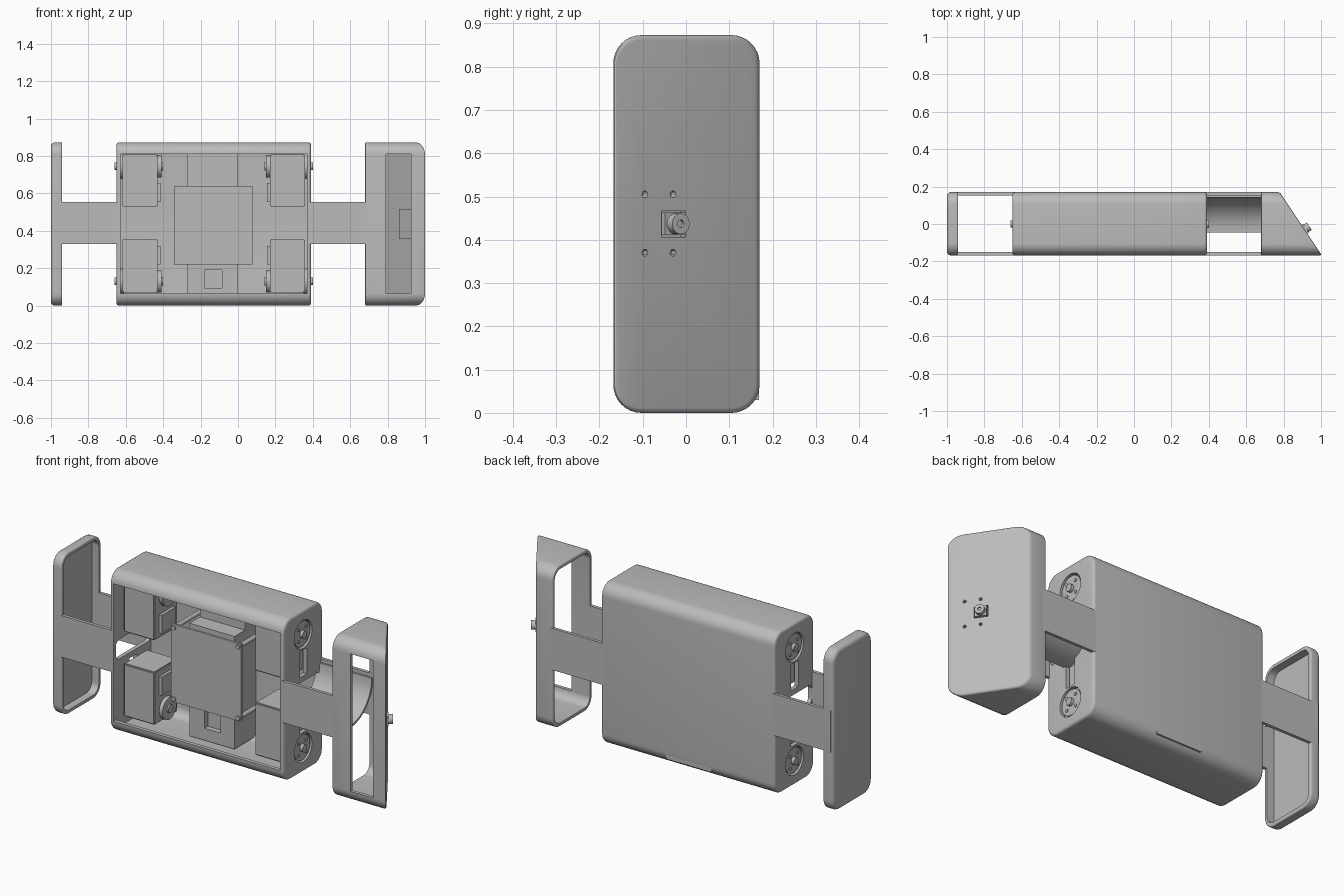
import bpy, bmesh, math
from mathutils import Matrix, Vector

if "Cube" in bpy.data.objects:
    bpy.data.objects.remove(bpy.data.objects["Cube"])

grey = bpy.data.materials.new("plain grey")
grey.diffuse_color = (0.5, 0.5, 0.5, 1)
grey.use_nodes = True
grey.node_tree.nodes["Principled BSDF"].inputs["Base Color"].default_value = grey.diffuse_color


def finish(name, bm):
    bmesh.ops.recalc_face_normals(bm, faces=bm.faces)
    me = bpy.data.meshes.new(name)
    bm.to_mesh(me)
    bm.free()
    ob = bpy.data.objects.new(name, me)
    bpy.context.collection.objects.link(ob)
    me.materials.append(grey)
    return ob


def box_bm(x, y, z, r=0.0):
    """Box from ranges; r rounds the four edges that run along x."""
    bm = bmesh.new()
    bmesh.ops.create_cube(bm, size=1)
    for v in bm.verts:
        v.co = Vector([(a + b) / 2 + c * (b - a) for (a, b), c in zip((x, y, z), v.co)])
    if r:
        es = [e for e in bm.edges if abs(e.verts[0].co.x - e.verts[1].co.x) > 1e-5]
        bmesh.ops.bevel(bm, geom=es, offset=r, segments=8, profile=0.5, affect='EDGES')
    return bm


def bevel_where(bm, test, r):
    es = [e for e in bm.edges if all(test(v.co) for v in e.verts)]
    bmesh.ops.bevel(bm, geom=es, offset=r, segments=4, profile=0.5, affect='EDGES')


def box(name, x, y, z, r=0.0):
    return finish(name, box_bm(x, y, z, r))


def disc(name, x, y, z, r, n=32):
    """Cylinder along x between the two x values."""
    bm = bmesh.new()
    m = Matrix.Translation(((x[0] + x[1]) / 2, y, z)) @ Matrix.Rotation(math.pi / 2, 4, 'Y')
    bmesh.ops.create_cone(bm, cap_ends=True, segments=n, radius1=r, radius2=r,
                          depth=x[1] - x[0], matrix=m)
    return finish(name, bm)


def cut(ob, cutters):
    for c in cutters:
        m = ob.modifiers.new("cut", 'BOOLEAN')
        m.object = c
        m.solver = 'EXACT'
        bpy.context.view_layer.objects.active = ob
        bpy.ops.object.modifier_apply(modifier=m.name)
        bpy.data.objects.remove(c)


def place(ob, m):
    ob.data.transform(m)
    return ob


Y, Z = (-0.168, 0.17), (0.0, 0.873)
XL, XR = -0.65, 0.39
MID = (XL + XR) / 2

# Central housing: rounded shell, open at the front, with openings in the ends
bm = box_bm((XL, XR), Y, Z, 0.065)
bevel_where(bm, lambda c: c.x < XL + 1e-4, 0.014)
bevel_where(bm, lambda c: c.x > XR - 1e-4, 0.014)
housing = finish("housing", bm)
cutters = [box("c", (-0.628, 0.368), (-0.148, 0.153), (0.02, 0.853), 0.05),
           box("c", (-0.628, 0.368), (-0.3, -0.1), (0.066, 0.81)),
           box("c", (-1, 1), (-0.148, 0.153), (0.385, 0.49), 0.03)]
for x in ((-0.7, -0.61), (0.35, 0.45)):
    for zc, s in ((0.13, 1), (0.745, -1)):
        cutters.append(disc("c", x, 0, zc, 0.076))
        zz = sorted((zc + s * 0.085, zc + s * 0.225))
        cutters.append(box("c", x, (-0.032, 0.032), zz))
cut(housing, cutters)

# Flat arms joining the housing to both end pieces
for nm, y in (("front", (-0.168, -0.150)), ("back", (0.153, 0.17))):
    box(nm + "_left_arm", (-0.985, -0.632), y, (0.33, 0.555))
    box(nm + "_right_arm", (0.372, 0.70), y, (0.33, 0.555))

# Curved cable trough behind the right arm
bm = bmesh.new()
arc = [(r, math.radians(a)) for r, angs in ((0.20, range(0, -91, -9)), (0.188, range(-90, 1, 9)))
       for a in angs]
f = bm.faces.new([bm.verts.new((0.37, -0.045 + r * math.cos(a), 0.535 + r * math.sin(a)))
                  for r, a in arc])
ext = bmesh.ops.extrude_face_region(bm, geom=[f])
bmesh.ops.translate(bm, vec=(0.33, 0, 0),
                    verts=[v for v in ext["geom"] if isinstance(v, bmesh.types.BMVert)])
finish("cable_trough", bm)

# Left end: shallow rounded tray facing the housing
bm = box_bm((-1, -0.94), Y, Z, 0.065)
bevel_where(bm, lambda c: c.x < -0.9999, 0.022)
bevel_where(bm, lambda c: c.x > -0.9401, 0.006)
tray = finish("left_end_tray", bm)
cut(tray, [box("c", (-0.982, -0.9), (-0.15, 0.152), (0.02, 0.853), 0.047)])

# Right end: rounded hood with a slanted outer wall
NORMAL = Vector((0.33, 0.22, 0)).normalized()
FACE = Vector((0.913, -0.03, 0.437))


def wedge(x0, y, z, r, shift):
    b = box_bm((x0, 1.1), y, z, r)
    p = FACE - NORMAL * shift
    res = bmesh.ops.bisect_plane(b, geom=b.verts[:] + b.edges[:] + b.faces[:],
                                 plane_co=p, plane_no=NORMAL, clear_outer=True)
    rim = [e for e in res["geom_cut"] if isinstance(e, bmesh.types.BMEdge)]
    bmesh.ops.edgeloop_fill(b, edges=rim)
    return b, p


bm, p = wedge(0.68, Y, Z, 0.065, 0)
bevel_where(bm, lambda c: abs((c - p).dot(NORMAL)) < 1e-4, 0.012)
bevel_where(bm, lambda c: c.x < 0.6801, 0.008)
hood = finish("right_end_hood", bm)
bm, p = wedge(0.6, (-0.15, 0.152), (0.02, 0.853), 0.047, 0.02)
slant = Matrix.Translation(FACE) @ Matrix.Rotation(math.atan2(NORMAL.y, NORMAL.x), 4, 'Z')
holes = [place(disc("c", (-0.03, 0.03), s, z, 0.008, 12), slant)
         for s in (-0.078, 0.0) for z in (-0.067, 0.068)]
holes.append(place(box("c", (-0.04, 0.03), (-0.032, 0.035), (-0.03, 0.03)), slant))
cut(hood, [finish("c", bm), box("c", (0.79, 0.925), (-0.3, -0.13), (0.066, 0.81))] + holes)

# Camera seen through the slanted wall
place(box("camera_board", (-0.036, -0.026), (-0.09, 0.04), (-0.08, 0.08)), slant)
place(box("camera_body", (-0.03, 0.008), (-0.027, 0.03), (-0.026, 0.026)), slant)
lens = place(disc("camera_lens", (0.005, 0.03), 0.002, 0, 0.024), slant)
cut(lens, [place(disc("c", (0.022, 0.05), 0.002, 0, 0.009, 16), slant)])

# Four motors with output discs on the end walls and idlers on the inner side
for side, sx in (("left", -1), ("right", 1)):
    def xr(a, b):
        return tuple(sorted((MID + sx * a, MID + sx * b)))
    for lvl, z, zc, s in (("lower", (0.07, 0.356), 0.13, 1), ("upper", (0.527, 0.808), 0.745, -1)):
        n = side + "_" + lvl
        bm = box_bm(xr(0.30, 0.487), (-0.10, 0.10), z)
        bmesh.ops.bevel(bm, geom=bm.edges[:], offset=0.006, segments=2, affect='EDGES')
        finish(n + "_motor", bm)
        disc(n + "_output_disc", xr(0.48, 0.514), 0, zc, 0.068)
        disc(n + "_output_hub", xr(0.51, 0.53), 0, zc, 0.02, 20)
        disc(n + "_idler", xr(0.280, 0.305), 0, zc, 0.06)
        disc(n + "_idler_hub", xr(0.272, 0.285), 0, zc, 0.022, 20)
        zz = sorted((zc + s * 0.09, zc + s * 0.19))
        box(n + "_motor_plug", xr(0.284, 0.302), (-0.06, 0.06), zz)
        for k in range(4):
            a = math.pi / 4 + k * math.pi / 2
            disc(n + "_disc_screw", xr(0.51, 0.518), 0.045 * math.cos(a),
                 zc + 0.045 * math.sin(a), 0.009, 10)

# Battery block, its lower corner reaching out through the housing
bat = box("battery_block", (-0.27, 0.0), (-0.03, 0.169), (0.03, 0.64))
cut(bat, [box("c", (-0.18, -0.085), (-0.1, 0.0), (0.095, 0.19))])
box("battery_upper_block", (-0.27, 0.0), (0.06, 0.16), (0.64, 0.83))

# Circuit board on four posts
box("circuit_board", (-0.342, 0.078), (-0.085, -0.073), (0.22, 0.64))
for x in (-0.324, 0.062):
    for z in (0.237, 0.622):
        post = disc("board_post", (-0.093, 0.16), 0, 0, 0.012, 14)
        place(post, Matrix.Translation((x, 0, z)) @ Matrix.Rotation(math.pi / 2, 4, 'Z'))

# Smooth the rounded surfaces, keep hard edges
for ob in bpy.context.scene.objects:
    ob.select_set(True)
    bpy.context.view_layer.objects.active = ob
bpy.ops.object.shade_smooth_by_angle(angle=math.radians(30))
